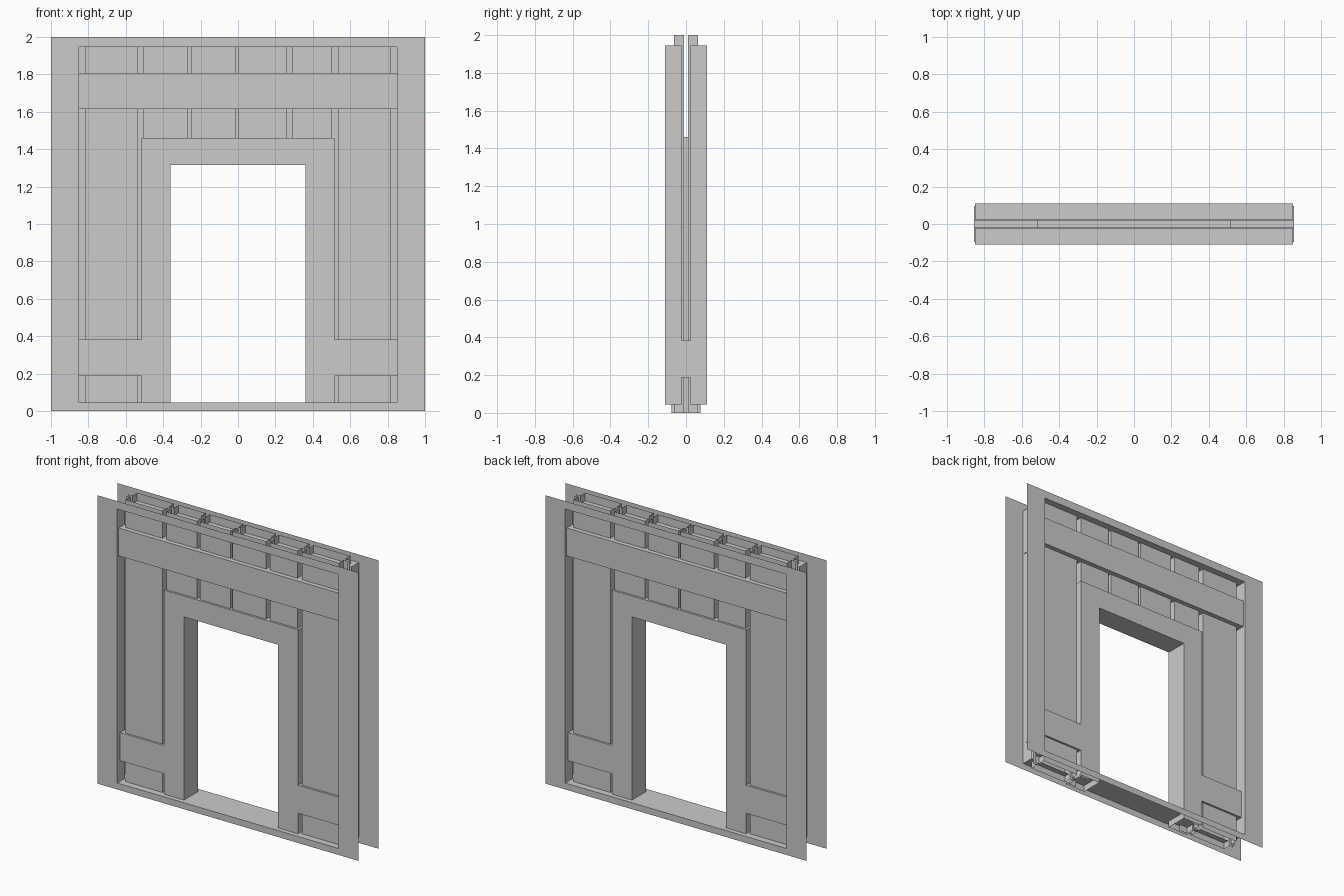
import bpy, bmesh, math
from mathutils import Matrix

if "Cube" in bpy.data.objects:
    bpy.data.objects.remove(bpy.data.objects["Cube"])

HX, Z0, Z1 = 0.85, 0.045, 1.945      # recess half width, floor and top
Y_WALL, Y_IN = -0.11, -0.024         # wall sheet, inner end of recess sides
Y_PLANK, Y_GROOVE = -0.063, -0.01
DX, CX, CY = 0.36, 0.515, 0.077      # door half width, casing half width, casing depth


def make(name, quads, turned=False):
    """Mesh from polygons; turned = rotated half a turn for the other side."""
    bm = bmesh.new()
    for q in quads:
        bm.faces.new([bm.verts.new(p) for p in q])
    bmesh.ops.remove_doubles(bm, verts=bm.verts, dist=1e-4)
    if turned:
        bm.transform(Matrix.Rotation(math.pi, 4, 'Z'))
    me = bpy.data.meshes.new(name)
    bm.to_mesh(me)
    bm.free()
    ob = bpy.data.objects.new(name, me)
    bpy.context.collection.objects.link(ob)
    return ob


def prism(outline, y0, y1, skip=lambda a, b: False):
    """Closed outline in x,z extruded along y, leaving out the skipped edges."""
    faces = [[(x, y0, z) for x, z in outline],
             [(x, y1, z) for x, z in reversed(outline)]]
    for a, b in zip(outline, outline[1:] + outline[:1]):
        if not skip(a, b):
            faces.append([(a[0], y0, a[1]), (a[0], y1, a[1]),
                          (b[0], y1, b[1]), (b[0], y0, b[1])])
    return faces


def strip(profile, z0, z1):
    return [[(a[0], a[1], z0), (b[0], b[1], z0), (b[0], b[1], z1), (a[0], a[1], z1)]
            for a, b in zip(profile, profile[1:])]


# plank profile: flat boards separated by deep grooves
grooves = [(-0.537, -0.505), (-0.27, -0.249), (-0.013, 0.003),
           (0.26, 0.291), (0.50, 0.535)]
profile = [(-HX, Y_GROOVE), (-0.818, Y_GROOVE), (-0.818, Y_PLANK)]
for a, b in grooves:
    profile += [(a, Y_PLANK), (a, Y_GROOVE), (b, Y_GROOVE), (b, Y_PLANK)]
profile += [(0.818, Y_PLANK), (0.818, Y_GROOVE), (HX, Y_GROOVE)]
M = 0.44   # planks stop inside the door casing
left = [p for p in profile if p[0] < -M] + [(-M, Y_PLANK)]
mid = [(-M, Y_PLANK)] + [p for p in profile if abs(p[0]) < M] + [(M, Y_PLANK)]
right = [(M, Y_PLANK)] + [p for p in profile if p[0] > M]

for side, turned in (("front", False), ("back", True)):
    # wall sheet with a rectangular opening and its recess sides
    outer = [(-1, 0), (1, 0), (1, 2), (-1, 2)]
    inner = [(-HX, Z0), (HX, Z0), (HX, Z1), (-HX, Z1)]
    quads = []
    for i in range(4):
        j = (i + 1) % 4
        o1, o2, i1, i2 = outer[i], outer[j], inner[i], inner[j]
        quads.append([(o1[0], Y_WALL, o1[1]), (o2[0], Y_WALL, o2[1]),
                      (i2[0], Y_WALL, i2[1]), (i1[0], Y_WALL, i1[1])])
        quads.append([(i1[0], Y_WALL, i1[1]), (i2[0], Y_WALL, i2[1]),
                      (i2[0], Y_IN, i2[1]), (i1[0], Y_IN, i1[1])])
    make(side + "_wall_sheet", quads, turned)

    # grooved planks beside and above the door
    make(side + "_planks",
         strip(left, 0, 2) + strip(mid, 1.40, 2) + strip(right, 0, 2), turned)

    # horizontal beam
    e = 0.855
    beam = [(-e, 1.615), (e, 1.615), (e, 1.808), (-e, 1.808)]
    make(side + "_beam", prism(beam, -0.095, -0.02), turned)

# door casing with low side arms, open underneath
half = [(DX, 1.315), (DX, 0), (CX, 0), (CX, 0.187), (0.855, 0.187),
        (0.855, 0.382), (CX, 0.382), (CX, 1.46)]
outline = half + [(-x, z) for x, z in reversed(half)]
make("door_casing", prism(outline, -CY, CY, lambda a, b: a[1] == 0 and b[1] == 0))

# threshold joining the two recess floors inside the doorway
make("threshold", [[(-CX, Y_IN, Z0), (CX, Y_IN, Z0), (CX, -Y_IN, Z0), (-CX, -Y_IN, Z0)]])
